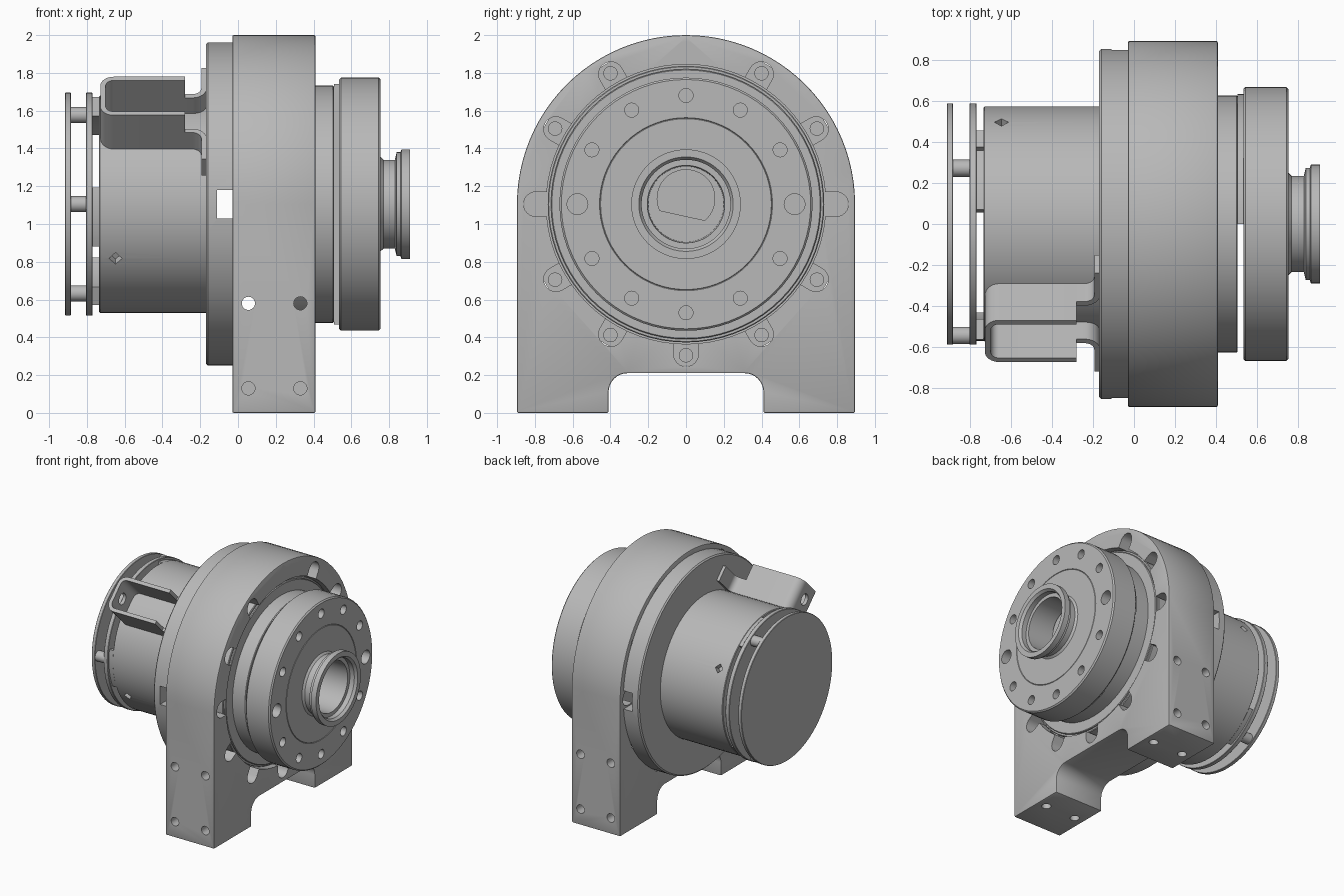
import bpy, bmesh
from math import sin, cos, pi, radians
from mathutils import Matrix, Vector

if "Cube" in bpy.data.objects:
    bpy.data.objects.remove(bpy.data.objects["Cube"])

ZC = 1.105  # height of the main axis
steel = bpy.data.materials.new("plain grey metal")
steel.use_nodes = True
GREY = (0.48, 0.48, 0.48, 1)
steel.diffuse_color = GREY
steel.node_tree.nodes["Principled BSDF"].inputs["Base Color"].default_value = GREY

# local x -> world y, local y -> world z, local z -> world x, origin on the axis
AXIAL = Matrix(((0, 0, 1, 0), (1, 0, 0, 0), (0, 1, 0, ZC), (0, 0, 0, 1)))


def finish(name, bm):
    bmesh.ops.recalc_face_normals(bm, faces=bm.faces)
    mesh = bpy.data.meshes.new(name)
    bm.to_mesh(mesh)
    bm.free()
    mesh.materials.append(steel)
    ob = bpy.data.objects.new(name, mesh)
    bpy.context.collection.objects.link(ob)
    return ob


def arc(cx, cy, r, a0, a1, n):
    return [(cx + r * cos(radians(a0 + (a1 - a0) * i / n)),
             cy + r * sin(radians(a0 + (a1 - a0) * i / n))) for i in range(n + 1)]


def lathe(name, profile, steps=72):
    """Revolve a closed (x, radius) profile about the main axis."""
    bm = bmesh.new()
    vs = [bm.verts.new((x, 0, ZC + r)) for x, r in profile]
    edges = [bm.edges.new((vs[i - 1], vs[i])) for i in range(len(vs))
             if profile[i - 1][1] + profile[i][1] > 0]
    bmesh.ops.spin(bm, geom=vs + edges, cent=(0, 0, ZC), axis=(1, 0, 0),
                   angle=2 * pi, steps=steps)
    bmesh.ops.remove_doubles(bm, verts=bm.verts, dist=0.0005)
    return finish(name, bm)


def disc(name, x0, x1, r, b=0.005):
    return lathe(name, [(x0, 0), (x0, r - b), (x0 + b, r), (x1 - b, r), (x1, r - b), (x1, 0)])


def prism(name, pts, z0, z1, matrix=AXIAL):
    """Extrude a flat outline from z0 to z1 in the given frame."""
    bm = bmesh.new()
    face = bm.faces.new([bm.verts.new((x, y, z0)) for x, y in pts])
    top = bmesh.ops.extrude_face_region(bm, geom=[face])["geom"]
    bmesh.ops.translate(bm, vec=(0, 0, z1 - z0),
                        verts=[v for v in top if isinstance(v, bmesh.types.BMVert)])
    bm.transform(matrix)
    return finish(name, bm)


def rod(name, p0, p1, r, n=24):
    p0, p1 = Vector(p0), Vector(p1)
    rot = (p1 - p0).to_track_quat('Z', 'Y').to_matrix().to_4x4()
    bm = bmesh.new()
    bmesh.ops.create_cone(bm, cap_ends=True, segments=n, radius1=r, radius2=r,
                          depth=(p1 - p0).length,
                          matrix=Matrix.Translation((p0 + p1) / 2) @ rot)
    return finish(name, bm)


def box(name, lo, hi):
    outline = [(lo[1], lo[2]), (hi[1], lo[2]), (hi[1], hi[2]), (lo[1], hi[2])]
    return prism(name, [(y, z - ZC) for y, z in outline], lo[0], hi[0])


def polar(x, r, deg):
    return (x, r * cos(radians(deg)), ZC + r * sin(radians(deg)))


def cut(ob, cutters):
    """Subtract the cutters, bake the result and remove the cutters."""
    for c in cutters:
        m = ob.modifiers.new("cut", 'BOOLEAN')
        m.operation, m.solver, m.object = 'DIFFERENCE', 'EXACT', c
    deps = bpy.context.evaluated_depsgraph_get()
    mesh = bpy.data.meshes.new_from_object(ob.evaluated_get(deps))
    ob.modifiers.clear()
    ob.data = mesh
    for c in cutters:
        bpy.data.objects.remove(c)


def ribbon(path, width):
    """Outline of a bent strip of even width."""
    left, right = [], []
    for i, p in enumerate(path):
        a, b = Vector(path[max(i - 1, 0)]), Vector(path[min(i + 1, len(path) - 1)])
        d = (b - a).normalized() * width / 2
        left.append((p[0] - d.y, p[1] + d.x))
        right.append((p[0] + d.y, p[1] - d.x))
    return left + right[::-1]


# Arched housing with a notched foot
R, F = 0.895, 0.10
notch = arc(0.41 - F, 0.21 - F - ZC, F, 0, 90, 8)
half = [(R, -ZC), (0.41, -ZC)] + notch
outline = [(-y, z) for y, z in half] + half[::-1] + arc(0, 0, R, 0, 180, 48)
housing = prism("housing", outline, -0.03, 0.41)
bev = housing.modifiers.new("edge", 'BEVEL')
bev.width, bev.segments, bev.angle_limit = 0.008, 2, radians(50)
cutters = [lathe("bore", [(-0.1, 0), (-0.1, 0.74), (0.5, 0.74), (0.5, 0)])]
for k in range(12):
    slot = [(0.68, -0.065)] + arc(0.795, 0, 0.065, -90, 90, 12) + [(0.68, 0.065)]
    cutters.append(prism("slot", slot, -0.08, 0.5, AXIAL @ Matrix.Rotation(k * pi / 6, 4, 'Z')))
for s in (-1, 1):
    for x in (0.055, 0.33):
        cutters.append(rod("upper_hole", (x, s, 0.58), (x, s * 0.45, 0.58), 0.035))
        cutters.append(rod("lower_hole", (x, s, 0.13), (x, s * 0.7, 0.13), 0.035))
        cutters.append(rod("foot_hole", (x, s * 0.62, -0.1), (x, s * 0.62, 0.2), 0.035))
cut(housing, cutters)

# Rear flange with side windows, and bolts seated behind the slots
flange = lathe("rear_flange", [(-0.17, 0), (-0.17, 0.845), (-0.16, 0.855), (-0.03, 0.855),
                               (-0.03, 0.74), (-0.11, 0.74), (-0.11, 0)])
cut(flange, [box("window", (-0.11, -1, 1.03), (0, 1, 1.18))])
for k in range(12):
    if k % 6:
        rod(f"flange_bolt_{k}", polar(-0.06, 0.80, 30 * k), polar(0.0, 0.80, 30 * k), 0.038)

# Motor body with shallow pockets
motor = disc("motor_body", -0.735, -0.165, 0.575)
cut(motor, [rod("pocket", polar(-0.648, 0.52, a), polar(-0.648, 0.7, a), 0.035, 4)
            for a in (30, 210)])

# Rear plates, spacer tabs and standoffs
disc("middle_plate", -0.805, -0.77, 0.59, 0.003)
disc("end_plate", -0.915, -0.885, 0.59, 0.003)
for k in range(3):
    a = 60 + 120 * k
    prism(f"spacer_tab_{k}", arc(0, 0, 0.572, a - 9, a + 23, 10) + arc(0, 0, 0.47, a + 23, a - 9, 10),
          -0.772, -0.733)
    rod(f"standoff_{k}", polar(-0.89, 0.545, a), polar(-0.80, 0.545, a), 0.042)

# Output side: carrier, neck, half spacer and hub
disc("carrier_ring", 0.2, 0.375, 0.732)
disc("carrier_lip", 0.37, 0.39, 0.715)
disc("output_neck", 0.37, 0.507, 0.628)
prism("half_spacer", arc(0, 0, 0.636, -90, 90, 36), 0.507, 0.537)
hub = lathe("output_hub", [
    (0.535, 0), (0.535, 0.66), (0.545, 0.67), (0.745, 0.67), (0.755, 0.66), (0.755, 0.458),
    (0.751, 0.455), (0.755, 0.452), (0.755, 0.25), (0.77, 0.235), (0.83, 0.235), (0.84, 0.275),
    (0.86, 0.275), (0.865, 0.29), (0.91, 0.29), (0.91, 0.25), (0.89, 0.235), (0.85, 0.235),
    (0.85, 0.205), (0.6, 0.2), (0.6, 0)])
cut(hub, [rod("hub_hole", polar(0.62, 0.575, 30 * k), polar(0.8, 0.575, 30 * k),
              0.037 if k % 6 else 0.055) for k in range(12)])
prism("shaft_stub", arc(0, 0.03, 0.155, -50, 205, 32), 0.59, 0.66)

# U-shaped guard bracket, tilted to the upper front
h = 0.5 ** 0.5
TILT = Matrix(((1, 0, 0, 0), (0, h, -h, 0), (0, h, h, ZC), (0, 0, 0, 1)))
side = [(-0.28, 0.13)] + arc(-0.66, 0.075, 0.055, 90, 180, 8)
strap = prism("guard_strap", ribbon(side + [(x, -t) for x, t in side[::-1]], 0.028),
              0.555, 0.81, TILT)
cut(strap, [rod("strap_hole", TILT @ Vector((-0.8, 0, 0.70)), TILT @ Vector((-0.65, 0, 0.70)), 0.045)])
foot = [(-0.285, 0.13)] + arc(-0.24, 0.19, 0.06, -90, 0, 8) + [(-0.18, 0.34)]
for name, s in (("upper_guard_foot", 1), ("lower_guard_foot", -1)):
    prism(name, ribbon([(x, s * t) for x, t in foot], 0.028), 0.555, 0.68, TILT)

# Smooth shading with sharp edges kept
bpy.ops.object.select_all(action='DESELECT')
for ob in bpy.context.collection.objects:
    if ob.type == 'MESH' and steel.name in ob.data.materials:
        ob.select_set(True)
        bpy.context.view_layer.objects.active = ob
bpy.ops.object.shade_smooth_by_angle(angle=radians(30))
